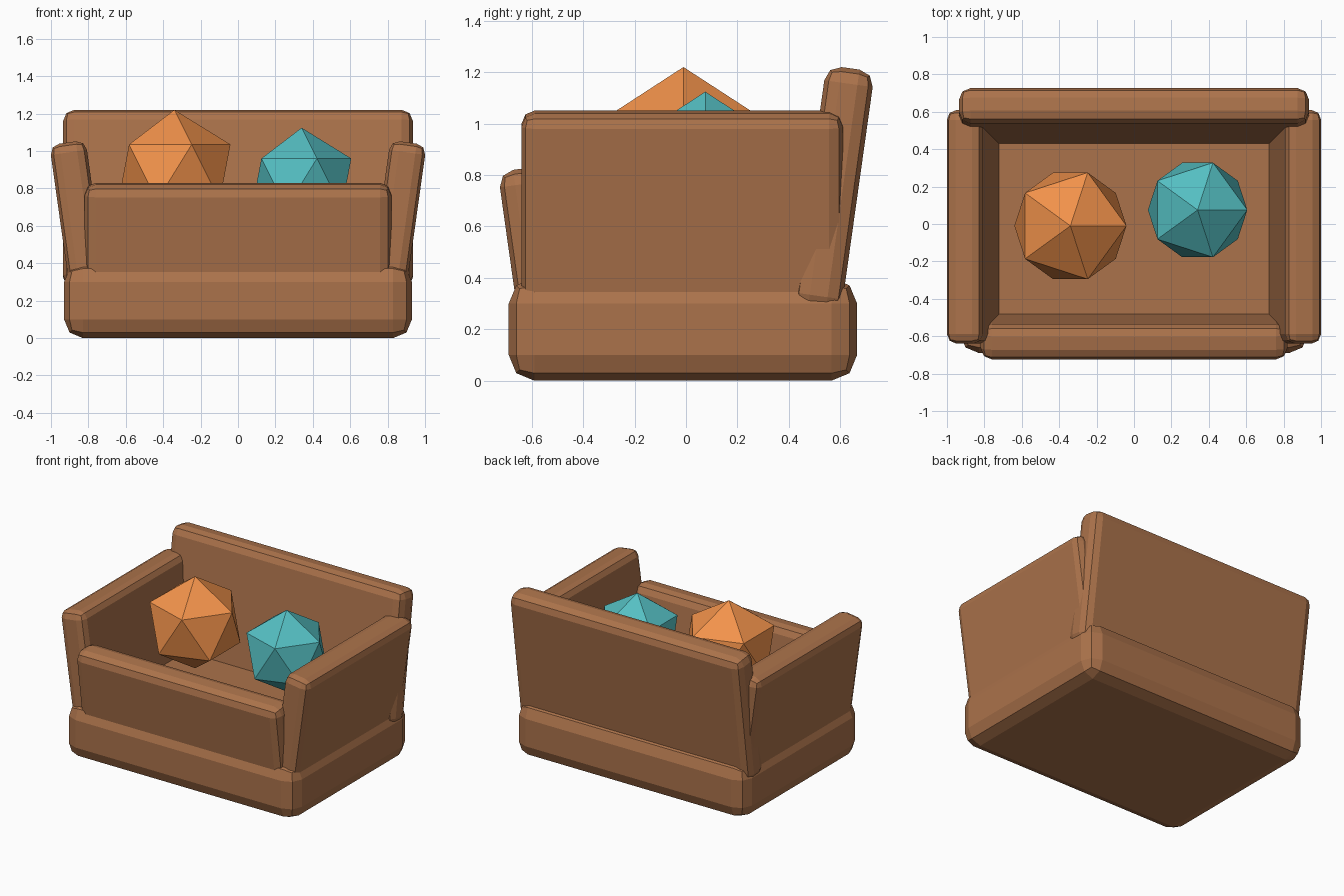
import bpy, bmesh
from math import radians

if "Cube" in bpy.data.objects:
    bpy.data.objects.remove(bpy.data.objects["Cube"])

TILT = radians(8)


def material(name, rgb):
    m = bpy.data.materials.new(name)
    m.diffuse_color = (*rgb, 1)
    m.use_nodes = True
    m.node_tree.nodes["Principled BSDF"].inputs["Base Color"].default_value = m.diffuse_color
    return m


brown = material("brown", (0.41, 0.17, 0.07))
orange = material("orange", (0.89, 0.29, 0.07))
teal = material("teal", (0.09, 0.52, 0.54))


def finish(name, bm, loc, rot, mat):
    me = bpy.data.meshes.new(name)
    bm.to_mesh(me)
    bm.free()
    me.materials.append(mat)
    ob = bpy.data.objects.new(name, me)
    ob.location, ob.rotation_euler = loc, rot
    bpy.context.collection.objects.link(ob)
    return ob


def rounded_box(name, size, loc, bevel, rot=(0, 0, 0)):
    bm = bmesh.new()
    bmesh.ops.create_cube(bm, size=1)
    bmesh.ops.scale(bm, vec=size, verts=bm.verts)
    bmesh.ops.bevel(bm, geom=bm.edges[:], offset=bevel, offset_type='OFFSET',
                    segments=2, profile=0.5, affect='EDGES')
    return finish(name, bm, loc, rot, brown)


def ball(name, radius, loc, mat):
    bm = bmesh.new()
    bmesh.ops.create_icosphere(bm, subdivisions=1, radius=radius)
    return finish(name, bm, loc, (0, 0, 0), mat)


# Base block
rounded_box("base", (1.86, 1.355, 0.40), (0, -0.012, 0.20), 0.10)

# Outward-leaning boards
rounded_box("back_board", (1.87, 0.19, 0.954), (0, 0.574, 0.7425), 0.06, (-TILT, 0, 0))
rounded_box("front_board", (1.64, 0.19, 0.56), (0, -0.599, 0.5475), 0.06, (TILT, 0, 0))
for side, s in (("left", -1), ("right", 1)):
    rounded_box(side + "_board", (0.195, 1.25, 0.783), (s * 0.857, -0.015, 0.6575),
                0.053, (0, s * TILT, 0))

# Faceted balls inside
ball("orange_ball", 0.335, (-0.34, -0.01, 0.885), orange)
ball("teal_ball", 0.297, (0.34, 0.075, 0.827), teal)
